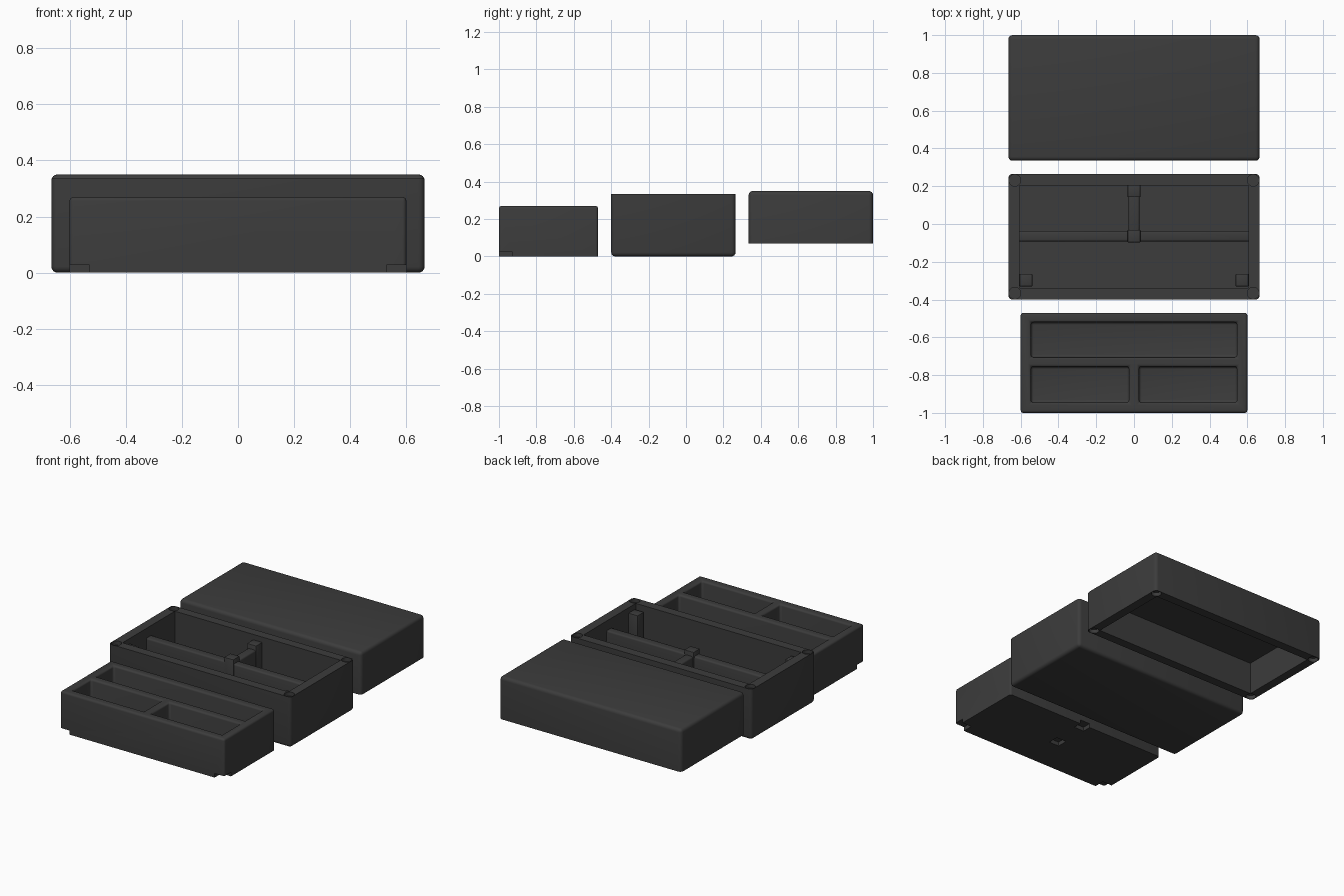
import bpy, bmesh
from mathutils import Matrix, Vector

if "Cube" in bpy.data.objects:
    bpy.data.objects.remove(bpy.data.objects["Cube"])

mat = bpy.data.materials.new("dark_grey")
mat.diffuse_color = (0.045, 0.045, 0.045, 1)
mat.use_nodes = True
mat.node_tree.nodes["Principled BSDF"].inputs["Base Color"].default_value = mat.diffuse_color


def box(name, x0, x1, y0, y1, z0, z1):
    bm = bmesh.new()
    m = Matrix.Translation(((x0 + x1) / 2, (y0 + y1) / 2, (z0 + z1) / 2))
    m = m @ Matrix.Diagonal((x1 - x0, y1 - y0, z1 - z0, 1))
    bmesh.ops.create_cube(bm, size=1, matrix=m)
    return finish(bm, name)


def cylinder(name, x, y, z0, z1, r):
    bm = bmesh.new()
    bmesh.ops.create_cone(bm, cap_ends=True, segments=32, radius1=r, radius2=r, depth=z1 - z0,
                          matrix=Matrix.Translation((x, y, (z0 + z1) / 2)))
    return finish(bm, name)


def finish(bm, name):
    me = bpy.data.meshes.new(name)
    bm.to_mesh(me)
    bm.free()
    me.materials.append(mat)
    ob = bpy.data.objects.new(name, me)
    bpy.context.collection.objects.link(ob)
    return ob


def activate(ob):
    bpy.ops.object.select_all(action='DESELECT')
    ob.select_set(True)
    bpy.context.view_layer.objects.active = ob


def combine(ob, other, op='DIFFERENCE'):
    activate(ob)
    mod = ob.modifiers.new("bool", 'BOOLEAN')
    mod.operation, mod.object, mod.solver = op, other, 'EXACT'
    bpy.ops.object.modifier_apply(modifier=mod.name)
    bpy.data.objects.remove(other, do_unlink=True)


def bevel(ob, width, segments=4):
    activate(ob)
    mod = ob.modifiers.new("bevel", 'BEVEL')
    mod.width, mod.segments, mod.limit_method = width, segments, 'ANGLE'
    bpy.ops.object.modifier_apply(modifier=mod.name)


def smooth(ob):
    activate(ob)
    bpy.ops.object.shade_smooth_by_angle(angle=0.6)


# Lid: rounded block trimmed below, hollowed, with corner sockets
lid = box("lid", -0.665, 0.665, 0.335, 1.0, -0.05, 0.35)
bevel(lid, 0.022)
combine(lid, box("trim", -1, 1, 0.2, 1.2, -0.3, 0.07))
combine(lid, box("hollow", -0.605, 0.605, 0.395, 0.94, 0.0, 0.285))
for x in (-0.631, 0.631):
    for y in (0.369, 0.966):
        combine(lid, cylinder("socket", x, y, 0.0, 0.095, 0.031))
smooth(lid)

# Base box: rounded block trimmed at the rim, hollowed, with corner sockets
base = box("base_box", -0.665, 0.665, -0.4, 0.265, 0.0, 0.45)
bevel(base, 0.022)
combine(base, box("trim", -1, 1, -0.6, 0.5, 0.335, 0.7))
combine(base, box("hollow", -0.605, 0.605, -0.34, 0.205, 0.06, 0.6))
for x in (-0.631, 0.631):
    for y in (-0.366, 0.231):
        combine(base, cylinder("socket", x, y, 0.31, 0.4, 0.031))
smooth(base)

# Base dividers
for name, dims in (("long_divider", (-0.615, 0.615, -0.092, -0.037, 0.03, 0.27)),
                   ("short_divider", (-0.029, 0.029, -0.06, 0.215, 0.03, 0.27))):
    d = box(name, *dims)
    bevel(d, 0.01, 3)
    smooth(d)

# Support posts that locate the tray
for i, (x, y) in enumerate(((-0.572, -0.297), (0.572, -0.297), (0, -0.064), (0, 0.175))):
    p = box(f"tray_post_{i + 1}", x - 0.034, x + 0.034, y - 0.033, y + 0.033, 0.03, 0.3)
    bevel(p, 0.004, 2)
    smooth(p)

# Tray: three pockets with softened rims
tray = box("tray", -0.6, 0.6, -1.0, -0.47, -0.1, 0.27)
for x0, x1, y0, y1 in ((-0.545, 0.545, -0.705, -0.52),
                       (-0.545, -0.027, -0.945, -0.755),
                       (0.027, 0.545, -0.945, -0.755)):
    combine(tray, box("pocket", x0, x1, y0, y1, 0.055, 0.5))
bevel(tray, 0.014)
combine(tray, box("trim", -1, 1, -1.2, -0.3, -0.4, 0.0))
# Underside notches that fit over the posts
for x, y in ((-0.58, -0.98), (0.58, -0.98), (0, -0.732), (0, -0.492)):
    combine(tray, box("notch", x - 0.05, x + 0.05, y - 0.05, y + 0.05, -0.1, 0.027)
            if x else box("notch", -0.037, 0.037, y - 0.036, y + 0.036, -0.1, 0.027))
smooth(tray)
